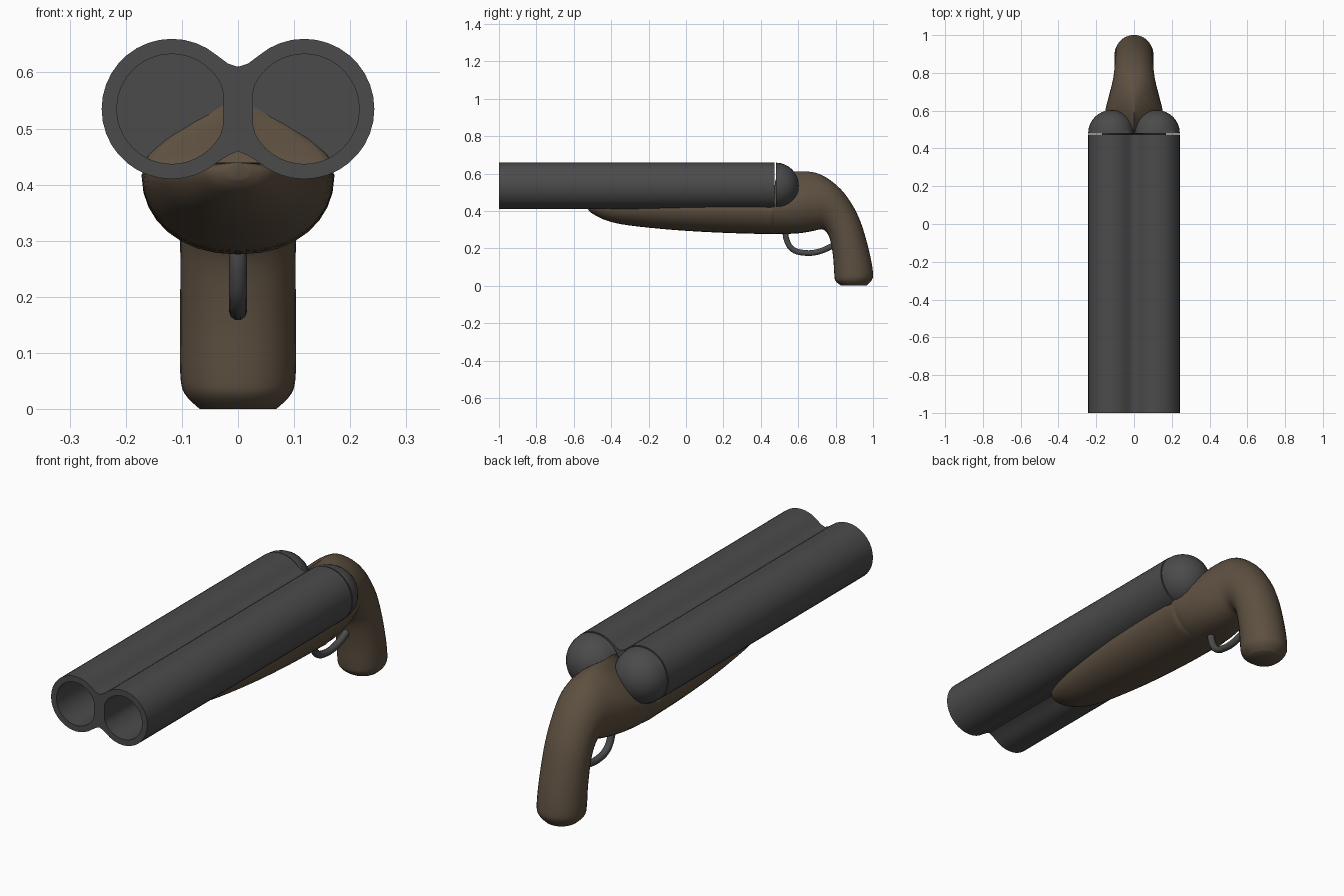
import bpy, bmesh
from math import sin, cos, pi, radians
from mathutils import Matrix

if "Cube" in bpy.data.objects:
    bpy.data.objects.remove(bpy.data.objects["Cube"])


def material(name, rgb):
    m = bpy.data.materials.new(name)
    m.diffuse_color = (*rgb, 1)
    m.use_nodes = True
    m.node_tree.nodes["Principled BSDF"].inputs["Base Color"].default_value = m.diffuse_color
    return m


steel = material("dark_steel", (0.07, 0.07, 0.07))
wood = material("brown_wood", (0.11, 0.08, 0.052))


def finish(bm, name, mat, angle=40):
    bmesh.ops.recalc_face_normals(bm, faces=bm.faces[:])
    me = bpy.data.meshes.new(name)
    bm.to_mesh(me)
    bm.free()
    ob = bpy.data.objects.new(name, me)
    bpy.context.collection.objects.link(ob)
    me.materials.append(mat)
    bpy.ops.object.select_all(action='DESELECT')
    ob.select_set(True)
    bpy.context.view_layer.objects.active = ob
    bpy.ops.object.shade_smooth_by_angle(angle=radians(angle))
    return ob


# Twin barrels: figure-eight outline with two bores, extruded along y
CX, CZ, R, BORE = 0.118, 0.535, 0.125, 0.098
half = [(CX + R * cos(radians(a)), CZ + R * sin(radians(a))) for a in range(-130, 131, 10)]
outline = ([(0, 0.46), (0.018, 0.452)] + half + [(0.018, 0.616), (0, 0.61), (-0.018, 0.616)]
           + [(-x, z) for x, z in reversed(half)] + [(-0.018, 0.452)])
bore = [(max(CX + BORE * cos(2 * pi * i / 40), 0.027), CZ + BORE * sin(2 * pi * i / 40))
        for i in range(40)]
bm = bmesh.new()
for loop in (outline, bore, [(-x, z) for x, z in bore]):
    vs = [bm.verts.new((x, -1, z)) for x, z in loop]
    for i, v in enumerate(vs):
        bm.edges.new((v, vs[i - 1]))
bmesh.ops.triangle_fill(bm, edges=bm.edges[:], use_beauty=True, normal=(0, -1, 0))
ext = bmesh.ops.extrude_face_region(bm, geom=bm.faces[:], use_keep_orig=True)
bmesh.ops.translate(bm, vec=(0, 1.474, 0),
                    verts=[g for g in ext["geom"] if isinstance(g, bmesh.types.BMVert)])
finish(bm, "twin_barrels", steel)

# Rounded breech caps behind each barrel
for side, sx in (("right", 1), ("left", -1)):
    bm = bmesh.new()
    bmesh.ops.create_uvsphere(bm, u_segments=32, v_segments=16, radius=0.123,
                              matrix=Matrix.Rotation(pi / 2, 4, 'X'))
    bmesh.ops.bisect_plane(bm, geom=bm.verts[:] + bm.edges[:] + bm.faces[:],
                           plane_co=(0, 0, 0), plane_no=(0, 1, 0), clear_inner=True)
    bmesh.ops.holes_fill(bm, edges=[e for e in bm.edges if e.is_boundary], sides=0)
    bmesh.ops.translate(bm, vec=(sx * 0.12, 0.48, CZ), verts=bm.verts[:])
    finish(bm, "breech_cap_" + side, steel)

# Wooden stock sections: under y, z, upper y, z, height of widest point, half width, upper taper
sections = [
    (-0.525, 0.41, -0.525, 0.44, 0.5, 0.02, 1),
    (-0.50, 0.385, -0.50, 0.44, 0.7, 0.06, 1),
    (-0.42, 0.347, -0.42, 0.44, 0.8, 0.10, 1),
    (-0.30, 0.322, -0.30, 0.44, 0.83, 0.13, 1),
    (-0.05, 0.297, -0.05, 0.44, 0.85, 0.157, 1),
    (0.20, 0.283, 0.20, 0.44, 0.86, 0.17, 1),
    (0.40, 0.277, 0.40, 0.44, 0.86, 0.172, 1),
    (0.46, 0.276, 0.46, 0.44, 0.85, 0.17, 1),
    (0.49, 0.276, 0.49, 0.595, 0.45, 0.168, 4),
    (0.60, 0.280, 0.60, 0.61, 0.45, 0.152, 2),
    (0.68, 0.293, 0.70, 0.602, 0.45, 0.13, 1.4),
    (0.725, 0.302, 0.79, 0.55, 0.5, 0.113, 1),
    (0.752, 0.285, 0.865, 0.47, 0.5, 0.105, 1),
    (0.772, 0.24, 0.93, 0.35, 0.5, 0.103, 1),
    (0.787, 0.15, 0.978, 0.19, 0.5, 0.103, 1),
    (0.793, 0.06, 1.0, 0.07, 0.5, 0.103, 1),
    (0.80, 0.025, 0.993, 0.03, 0.5, 0.095, 1),
    (0.83, 0.0, 0.965, 0.0, 0.5, 0.068, 1),
]


def smooth(rows, steps):
    out = []
    for i in range(len(rows) - 1):
        a, b = rows[max(i - 1, 0)], rows[i]
        c, d = rows[i + 1], rows[min(i + 2, len(rows) - 1)]
        for s in range(steps):
            t = s / steps
            out.append([q + 0.5 * t * (r - p + t * (2 * p - 5 * q + 4 * r - w + t * (3 * (q - r) + w - p)))
                        for p, q, r, w in zip(a, b, c, d)])
    return out + [list(rows[-1])]


bm = bmesh.new()
rings = []
N = 32
for by, bz, ty, tz, m, w, p in smooth(sections, 4):
    ring = []
    for k in range(N):
        a = 2 * pi * k / N
        s, c = sin(a), cos(a)
        upper = c > 0
        f = m + c * ((1 - m) if upper else m)
        width = abs(s) ** (max(p, 1) if upper else 0.9) * w
        ring.append(bm.verts.new((width if s > 0 else -width, by + (ty - by) * f, bz + (tz - bz) * f)))
    rings.append(ring)
for r0, r1 in zip(rings, rings[1:]):
    for k in range(N):
        bm.faces.new((r0[k - 1], r0[k], r1[k], r1[k - 1]))
bm.faces.new(rings[0])
bm.faces.new(rings[-1])
finish(bm, "wooden_stock", wood, 60)

# Trigger guard: bent round bar
cu = bpy.data.curves.new("trigger_guard", 'CURVE')
cu.dimensions = '3D'
cu.bevel_depth = 0.016
cu.bevel_resolution = 3
cu.use_fill_caps = True
path = [(0.53, 0.30), (0.538, 0.245), (0.57, 0.195), (0.63, 0.176), (0.70, 0.18), (0.76, 0.202), (0.80, 0.225)]
sp = cu.splines.new('BEZIER')
sp.bezier_points.add(len(path) - 1)
for bp, (y, z) in zip(sp.bezier_points, path):
    bp.co = (0, y, z)
    bp.handle_left_type = bp.handle_right_type = 'AUTO'
sp.resolution_u = 5
cu.materials.append(steel)
bpy.context.collection.objects.link(bpy.data.objects.new("trigger_guard", cu))
